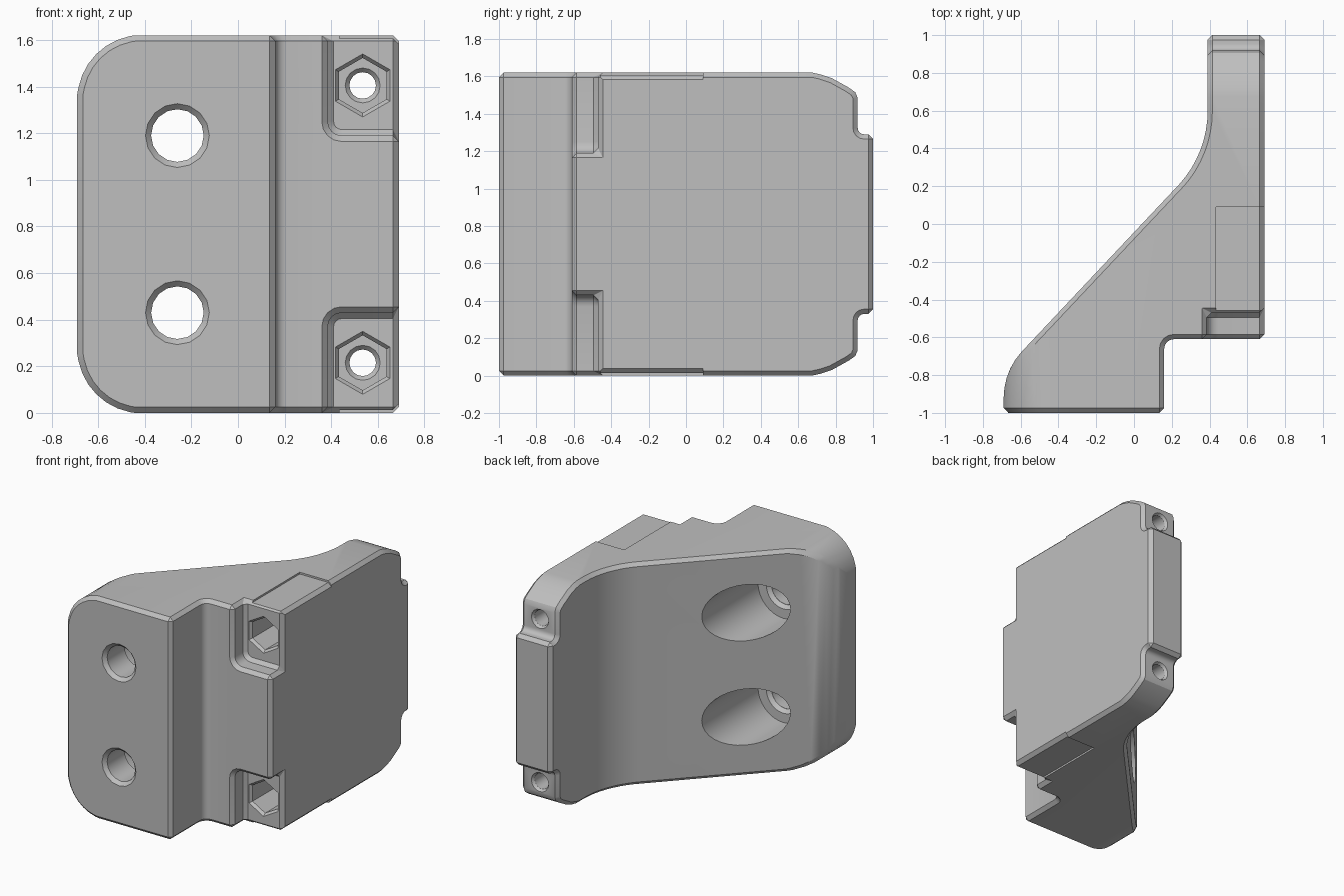
import bpy, bmesh
from math import sin, cos, radians

HEIGHT = 1.62

if "Cube" in bpy.data.objects:
    bpy.data.objects.remove(bpy.data.objects["Cube"])

grey = bpy.data.materials.new("plain grey")
grey.use_nodes = True
colour = (0.52, 0.52, 0.52, 1)
grey.diffuse_color = colour
grey.node_tree.nodes["Principled BSDF"].inputs["Base Color"].default_value = colour


def arc(cx, cy, r, start, end, steps):
    angles = [radians(start + (end - start) * i / steps) for i in range(steps + 1)]
    return [(cx + r * cos(a), cy + r * sin(a)) for a in angles]


def loft(name, rings):
    """Skin a list of equal rings and cap both ends."""
    bm = bmesh.new()
    loops = [[bm.verts.new(p) for p in ring] for ring in rings]
    n = len(loops[0])
    for a, b in zip(loops, loops[1:]):
        for i in range(n):
            j = (i + 1) % n
            bm.faces.new((a[i], a[j], b[j], b[i]))
    bm.faces.new(loops[0])
    bm.faces.new(loops[-1])
    bmesh.ops.recalc_face_normals(bm, faces=bm.faces)
    mesh = bpy.data.meshes.new(name)
    bm.to_mesh(mesh)
    bm.free()
    mesh.materials.append(grey)
    ob = bpy.data.objects.new(name, mesh)
    bpy.context.collection.objects.link(ob)
    return ob


def prism(name, points, axis, lo, hi):
    place = {"x": lambda a, b, t: (t, a, b),
             "y": lambda a, b, t: (a, t, b),
             "z": lambda a, b, t: (a, b, t)}[axis]
    return loft(name, [[place(a, b, t) for a, b in points] for t in (lo, hi)])


def bore(name, x, z, sides, steps):
    """Stepped round or hexagonal hole along y from (radius, y) pairs."""
    rings = []
    for r, y in steps:
        ring = arc(x, z, r, 90, 450 - 360 / sides, sides - 1)
        rings.append([(a, y, b) for a, b in ring])
    return loft(name, rings)


def apply_modifier(mod):
    bpy.ops.object.modifier_apply(modifier=mod.name)


def cut(cutter):
    cutter.hide_render = True
    mod = body.modifiers.new("cut", "BOOLEAN")
    mod.operation = "DIFFERENCE"
    mod.solver = "EXACT"
    mod.object = cutter
    apply_modifier(mod)
    bpy.data.objects.remove(cutter)


def cut_both(name, points, axis, lo, hi):
    """Cut the upper shape and its mirror at the bottom."""
    cut(prism(name, points, axis, lo, hi))
    cut(prism(name, [(a, HEIGHT - b) for a, b in points], axis, lo, hi))


# Bracket body: plan outline with swept back and stepped front
outline = [(-0.69, -1), (0.16, -1)]
outline += arc(0.21, -0.66, 0.05, 180, 90, 4)
outline += [(0.69, -0.61), (0.69, 1), (0.39, 1)]
outline += arc(-0.19, 0.6, 0.58, 0, -42, 8)
outline += arc(-0.33, -0.92, 0.36, 138, 180, 5)
body = prism("bracket_body", outline, "z", 0, HEIGHT)
bpy.context.view_layer.objects.active = body
body.select_set(True)

# Rounded outer corners of the wing
corner = arc(-0.41, 1.342, 0.28, 90, 180, 8)
corner[0] = (-0.41, 1.625)
corner[-1] = (-0.695, 1.34)
cut_both("wing_corner", corner + [(-0.8, 1.34), (-0.8, 1.8), (-0.41, 1.8)], "y", -1.2, 1.2)

# Sloped back corners and shoulders beside the end tab
shoulder = [(0.66, 1.623), (0.72, 1.61), (0.78, 1.59), (0.87, 1.54), (0.905, 1.515), (0.918, 1.485)]
shoulder += arc(0.953, 1.325, 0.035, 180, 270, 4)
cut_both("tab_shoulder", shoulder + [(1.1, 1.29), (1.1, 1.8), (0.66, 1.8)], "x", -0.9, 0.9)

# Front pockets around the nut seats
pocket = [(0.385, 1.8)] + arc(0.445, 1.25, 0.06, 180, 270, 4) + [(0.8, 1.19), (0.8, 1.8)]
cut_both("nut_pocket", pocket, "y", -0.8, -0.47)

# Chamfer every sharp edge
bm = bmesh.new()
bm.from_mesh(body.data)
bmesh.ops.remove_doubles(bm, verts=bm.verts, dist=0.001)
bm.to_mesh(body.data)
bm.free()
bevel = body.modifiers.new("chamfer", "BEVEL")
bevel.width = 0.025
bevel.segments = 1
bevel.limit_method = "ANGLE"
bevel.angle_limit = radians(36)
bevel.use_clamp_overlap = False
apply_modifier(bevel)

# Shallow relief strips on the top and bottom
strip = [(0.435, 1.7), (0.435, 1.607), (0.665, 1.607), (0.72, 1.552), (0.72, 1.7)]
cut_both("relief_strip", strip, "y", -0.7, 0.09)

# Counterbored mounting holes through the wing
for z in (0.43, 1.19):
    cut(bore("mounting_hole", -0.26, z, 16,
             [(0.138, -1.001), (0.113, -0.975), (0.113, -0.7)]))
    cut(bore("counterbore", -0.26, z, 32,
             [(0.113, -0.775), (0.137, -0.75), (0.205, -0.75), (0.205, 0.1)]))

# Hexagonal nut seats with screw holes through the plate
for z in (0.215, HEIGHT - 0.215):
    cut(bore("nut_seat", 0.535, z, 6,
             [(0.136, -0.471), (0.118, -0.45), (0.118, -0.05)]))
    cut(bore("screw_hole", 0.535, z, 16,
             [(0.075, -0.06), (0.075, -0.05), (0.057, -0.03),
              (0.057, 0.9), (0.07, 0.919), (0.07, 0.95)]))

bpy.ops.object.shade_smooth_by_angle(angle=radians(30))
